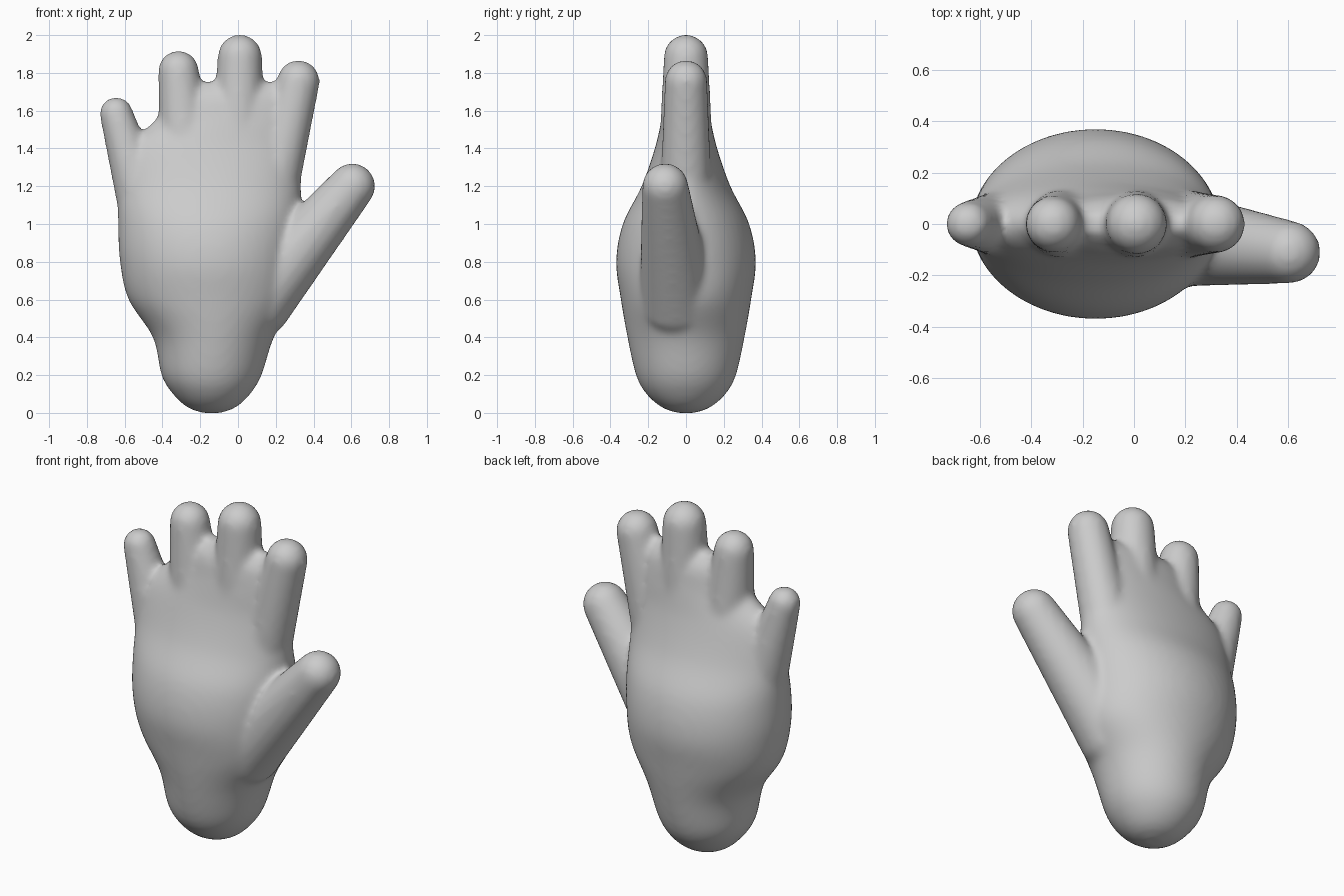
import bpy, bmesh, math
from mathutils import Vector

cube = bpy.data.objects.get("Cube")
if cube:
    bpy.data.objects.remove(cube, do_unlink=True)

skin = bpy.data.materials.new("plain grey")
skin.use_nodes = True
GREY = (0.6, 0.6, 0.6, 1)
skin.diffuse_color = GREY
skin.node_tree.nodes["Principled BSDF"].inputs["Base Color"].default_value = GREY

bm = bmesh.new()


def bridge(rings):
    """Skin closed rings of vertices and cap both ends."""
    n = len(rings[0])
    for a, b in zip(rings, rings[1:]):
        for i in range(n):
            j = (i + 1) % n
            bm.faces.new((a[i], a[j], b[j], b[i]))
    bm.faces.new(rings[0][::-1])
    bm.faces.new(rings[-1])


def catmull(p0, p1, p2, p3, t):
    return 0.5 * (2 * p1 + (p2 - p0) * t + (2 * p0 - 5 * p1 + 4 * p2 - p3) * t * t
                  + (3 * p1 - p0 - 3 * p2 + p3) * t ** 3)


def loft(sections, sides=48, steps=5):
    """Smooth loft through ellipses given as (z, centre x, half width, half depth)."""
    pts = [Vector(s) for s in sections]
    pts = [pts[0]] + pts + [pts[-1]]
    path = [catmull(*pts[k:k + 4], s / steps)
            for k in range(len(pts) - 3) for s in range(steps)] + [pts[-1]]
    rings = []
    for z, cx, rx, ry in path:
        angles = [math.tau * i / sides for i in range(sides)]
        rings.append([bm.verts.new((cx + rx * math.cos(a), ry * math.sin(a), z)) for a in angles])
    bridge(rings)


def digit(base, tip, r0, r1, sides=24, caps=8):
    """Tapered capsule from base to tip."""
    base, tip = Vector(base), Vector(tip)
    axis = (tip - base).normalized()
    u = axis.cross(Vector((0, 1, 0))).normalized()
    v = axis.cross(u)
    rings = []
    for centre, r, start in ((base, r0, -1), (tip, r1, 0)):
        for k in range(caps):
            a = (start + (k + 0.5) / caps) * math.pi / 2
            c, rr = centre + axis * r * math.sin(a), r * math.cos(a)
            rings.append([bm.verts.new(c + rr * (u * math.cos(t) + v * math.sin(t)))
                          for t in (math.tau * i / sides for i in range(sides))])
    bridge(rings)


# Wrist, palm and the webbing between the fingers
loft([(0.0, -0.14, 0.05, 0.05), (0.03, -0.14, 0.13, 0.13), (0.1, -0.14, 0.205, 0.21),
      (0.2, -0.14, 0.265, 0.265), (0.4, -0.13, 0.32, 0.31), (0.6, -0.14, 0.44, 0.345),
      (0.8, -0.15, 0.475, 0.37), (1.0, -0.15, 0.485, 0.335), (1.2, -0.15, 0.485, 0.235),
      (1.4, -0.13, 0.47, 0.165), (1.55, -0.05, 0.39, 0.13), (1.68, -0.03, 0.34, 0.1),
      (1.75, -0.03, 0.28, 0.04)])

# Thumb, index, middle, ring and little finger
digit((0.1, -0.05, 0.6), (0.605, -0.11, 1.2), 0.2, 0.122)
digit((0.2, 0, 1.25), (0.32, 0, 1.755), 0.135, 0.113)
digit((0, 0, 1.3), (0.01, 0, 1.885), 0.15, 0.118)
digit((-0.27, 0, 1.3), (-0.315, 0, 1.81), 0.15, 0.108)
digit((-0.5, 0, 1.1), (-0.645, 0, 1.585), 0.14, 0.088)

bmesh.ops.recalc_face_normals(bm, faces=bm.faces)
mesh = bpy.data.meshes.new("hand")
bm.to_mesh(mesh)
bm.free()
mesh.materials.append(skin)
hand = bpy.data.objects.new("hand", mesh)
bpy.context.collection.objects.link(hand)

# Fuse the parts into one soft skin
fuse = hand.modifiers.new("fuse", "REMESH")
fuse.mode = "VOXEL"
fuse.voxel_size = 0.018
fuse.use_smooth_shade = True
soften = hand.modifiers.new("soften", "SMOOTH")
soften.factor = 0.5
soften.iterations = 10
